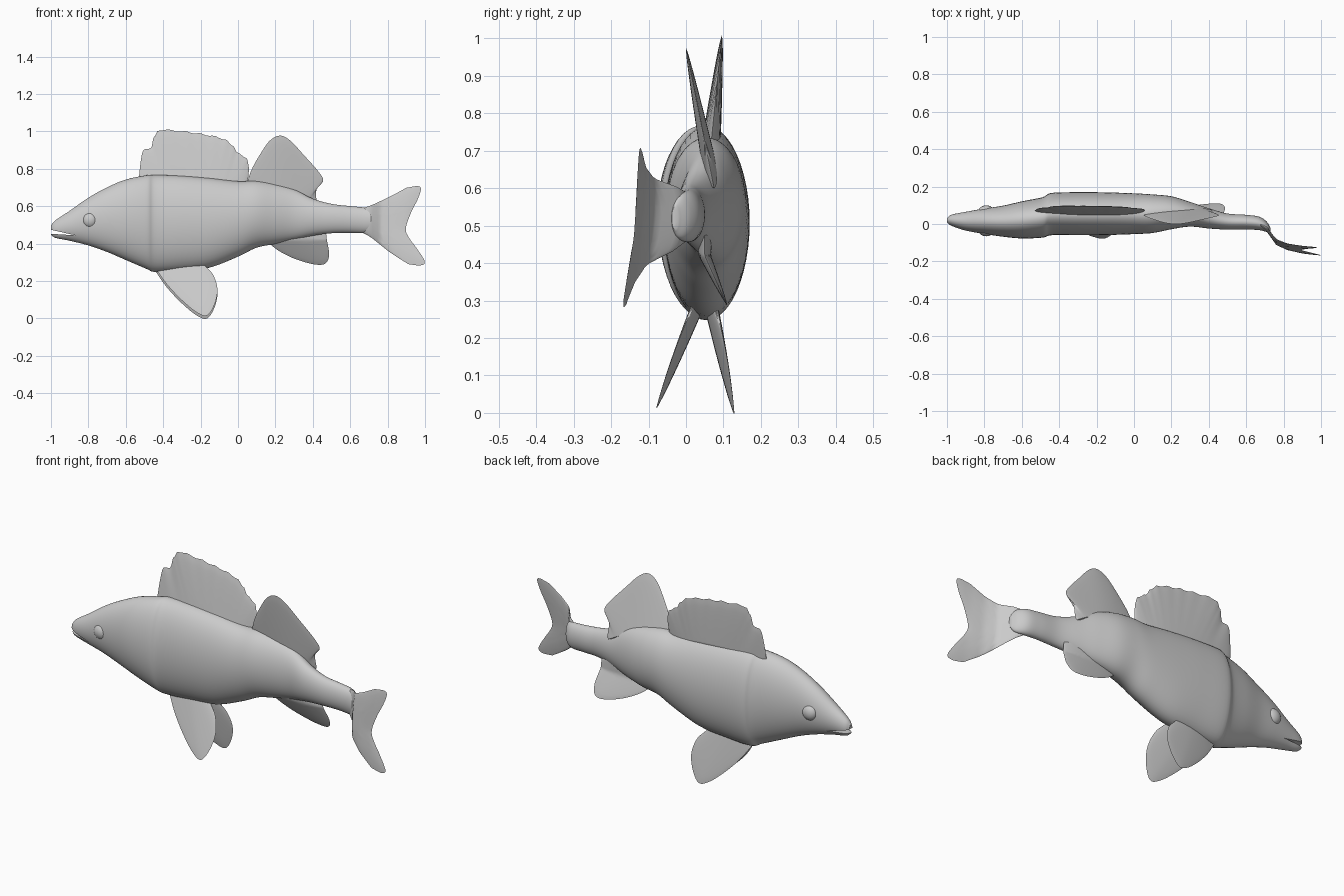
import bpy, bmesh, math
from mathutils import Vector

cube = bpy.data.objects.get("Cube")
if cube:
    bpy.data.objects.remove(cube, do_unlink=True)

grey = bpy.data.materials.new("plain_grey")
grey.use_nodes = True
colour = (0.6, 0.6, 0.6, 1)
grey.diffuse_color = colour
grey.node_tree.nodes["Principled BSDF"].inputs["Base Color"].default_value = colour


def curve_at(points, u):
    """Point at fraction u of a smooth curve through the given points."""
    last = len(points) - 1
    if last == 1:
        return points[0].lerp(points[1], u)
    i = min(int(u * last), last - 1)
    t = u * last - i
    b, c = points[i], points[i + 1]
    a = points[i - 1] if i > 0 else b * 2 - c
    d = points[i + 2] if i + 2 <= last else c * 2 - b
    return b + (c - a) * (t / 2) + (a * 2 - b * 5 + c * 4 - d) * (t * t / 2) \
        + (b * 3 - a - c * 3 + d) * (t ** 3 / 2)


def vectors(rows):
    return [Vector(row) for row in rows]


def finish(name, bm, angle=40):
    bmesh.ops.remove_doubles(bm, verts=bm.verts, dist=0.0004)
    bmesh.ops.recalc_face_normals(bm, faces=bm.faces)
    mesh = bpy.data.meshes.new(name)
    bm.to_mesh(mesh)
    bm.free()
    mesh.materials.append(grey)
    obj = bpy.data.objects.new(name, mesh)
    bpy.context.collection.objects.link(obj)
    smooth(obj, angle)
    return obj


def activate(obj):
    bpy.ops.object.select_all(action="DESELECT")
    obj.select_set(True)
    bpy.context.view_layer.objects.active = obj


def smooth(obj, angle=40):
    activate(obj)
    bpy.ops.object.shade_smooth_by_angle(angle=math.radians(angle))


def make_body(name, stations, steps=110, sides=48):
    """Loft oval rings: x, top z, bottom z, middle y, half width."""
    bm = bmesh.new()
    rings = []
    for k in range(steps + 1):
        x, top, low, mid, half = curve_at(stations, k / steps)
        ring = []
        for j in range(sides):
            a = math.tau * j / sides
            ring.append(bm.verts.new((x, mid + half * math.cos(a),
                                      (top + low) / 2 + (top - low) / 2 * math.sin(a))))
        rings.append(ring)
    for r, q in zip(rings, rings[1:]):
        for j in range(sides):
            n = (j + 1) % sides
            bm.faces.new((r[j], r[n], q[n], q[j]))
    bm.faces.new(rings[0])
    bm.faces.new(rings[-1])
    return finish(name, bm)


def make_fin(name, rows, bend, thick, scallop=0, across=66, along=14):
    """Lens-shaped sheet through rows of (x, z) points, root first; bend gives y."""
    rows = [vectors(row) for row in rows]
    bm = bmesh.new()
    sheets = []
    for side in (-1, 1):
        grid = []
        for i in range(along + 1):
            v = i / along
            line = []
            for j in range(across + 1):
                u = j / across
                x, z = curve_at([curve_at(row, u) for row in rows], v)
                if 0.3 < u < 0.9:
                    z -= scallop * v * abs(math.sin(u * math.pi * 15))
                bulge = 0 if i in (0, along) else (1 - v) ** 0.7
                bulge *= max(0, math.sin(math.pi * u)) ** 0.5
                line.append(bm.verts.new((x, bend(x, z) + side * thick * bulge, z)))
            grid.append(line)
        sheets.append(grid)
    for grid in sheets:
        for r, q in zip(grid, grid[1:]):
            for j in range(across):
                bm.faces.new((r[j], r[j + 1], q[j + 1], q[j]))
    return finish(name, bm, 60)


# Body, from snout to tail stalk
body = make_body("body", vectors([
    (-1, .497, .448, .02, .012),
    (-.975, .525, .43, .02, .03),
    (-.9, .575, .415, .015, .05),
    (-.8, .645, .39, .015, .068),
    (-.7, .7, .355, .015, .083),
    (-.6, .742, .312, .022, .099),
    (-.49, .765, .265, .035, .108),
    (-.44, .767, .248, .053, .113),
    (-.3, .762, .255, .055, .115),
    (-.15, .75, .272, .055, .114),
    (0, .733, .33, .055, .109),
    (.1, .735, .378, .055, .103),
    (.2, .72, .398, .06, .088),
    (.3, .69, .42, .052, .066),
    (.4, .64, .442, .03, .054),
    (.5, .612, .455, .013, .043),
    (.6, .6, .457, .01, .039),
    (.67, .593, .456, .003, .036),
    (.71, .58, .465, -.015, .027),
    (.73, .55, .49, -.03, .008)]))

# Open mouth, cut as a wedge
bm = bmesh.new()
wedge = [(-.87, .444), (-1.05, .455), (-1.05, .485)]
ends = [[bm.verts.new((x, y, z)) for x, z in wedge] for y in (-.2, .2)]
for end in ends:
    bm.faces.new(end)
for j in range(3):
    n = (j + 1) % 3
    bm.faces.new((ends[0][j], ends[0][n], ends[1][n], ends[1][j]))
cutter = finish("mouth_cutter", bm)
cutter.hide_render = True
cut = body.modifiers.new("mouth", "BOOLEAN")
cut.operation = "DIFFERENCE"
cut.solver = "EXACT"
cut.object = cutter
activate(body)
bpy.ops.object.modifier_apply(modifier=cut.name)
bpy.data.objects.remove(cutter, do_unlink=True)
smooth(body)

# Eyes
for name, y in (("right_eye", -.034), ("left_eye", .068)):
    bpy.ops.mesh.primitive_uv_sphere_add(segments=32, ring_count=16, radius=.042,
                                         location=(-.79, y, .525))
    eye = bpy.context.object
    eye.name = name
    eye.scale.y = .75
    eye.data.materials.append(grey)
    smooth(eye)

# Spiny front dorsal fin
make_fin("front_dorsal_fin", [
    [(-.52, .71), (-.2, .71), (.04, .69)],
    [(-.53, .75), (-.52, .84), (-.505, .9), (-.465, .912), (-.45, .97), (-.415, 1.012),
     (-.33, 1.008), (-.24, .998), (-.16, .985), (-.08, .965), (-.03, .93), (0, .89),
     (.045, .86), (.058, .8), (.05, .71)]],
    lambda x, z: .07 + .1 * (z - .75), .026, scallop=.009)

# Soft rear dorsal fin
make_fin("rear_dorsal_fin", [
    [(.07, .69), (.25, .66), (.41, .6)],
    [(.05, .73), (.075, .8), (.12, .88), (.17, .95), (.225, .977), (.28, .95),
     (.35, .875), (.43, .785), (.455, .735), (.42, .69), (.42, .61)]],
    lambda x, z: .045 - .2 * (z - .75), .02)

# Anal fin
make_fin("anal_fin", [
    [(.16, .44), (.3, .46), (.45, .48)],
    [(.16, .405), (.22, .36), (.3, .32), (.4, .29), (.465, .292), (.487, .34),
     (.475, .42), (.47, .47)]],
    lambda x, z: .05 + .45 * max(0, .42 - z), .02)

# Paired belly fins
for name, side, mid, splay, lift in (("right_belly_fin", -1, .02, .36, .016),
                                     ("left_belly_fin", 1, .078, .17, 0)):
    make_fin(name, [
        [(-.42, .29), (-.3, .3), (-.2, .3)],
        [(-.44, .25), (-.38, .165), (-.3, .08), (-.22, .015), (-.165, 0), (-.125, .06),
         (-.11, .14), (-.135, .22), (-.19, .275)]],
        lambda x, z: mid + side * (splay * (.25 - z) + .1 * (x + .25)), .016)
    bpy.context.object.location.z = lift

# Tail fin, swung to one side
sweep = vectors([(.6, .01), (.66, .005), (.71, -.03), (.76, -.1), (.82, -.125),
                 (.9, -.14), (1, -.15)])


def tail_bend(x, z):
    for a, b in zip(sweep, sweep[1:]):
        if x <= b.x or b is sweep[-1]:
            y = a.y + (b.y - a.y) * (x - a.x) / (b.x - a.x)
            return y + .1 * (z - .47) * min(1, max(0, (x - .66) * 10))


make_fin("tail_fin", [
    [(.62, .475), (.62, .58)],
    [(.7, .44), (.7, .6)],
    [(.81, .355), (.78, .5), (.81, .65)],
    [(.91, .29), (.975, .283), (.998, .305), (.955, .375), (.915, .43), (.897, .48),
     (.925, .565), (.96, .635), (.978, .69), (.96, .707), (.9, .698)]],
    tail_bend, .02, along=24)
